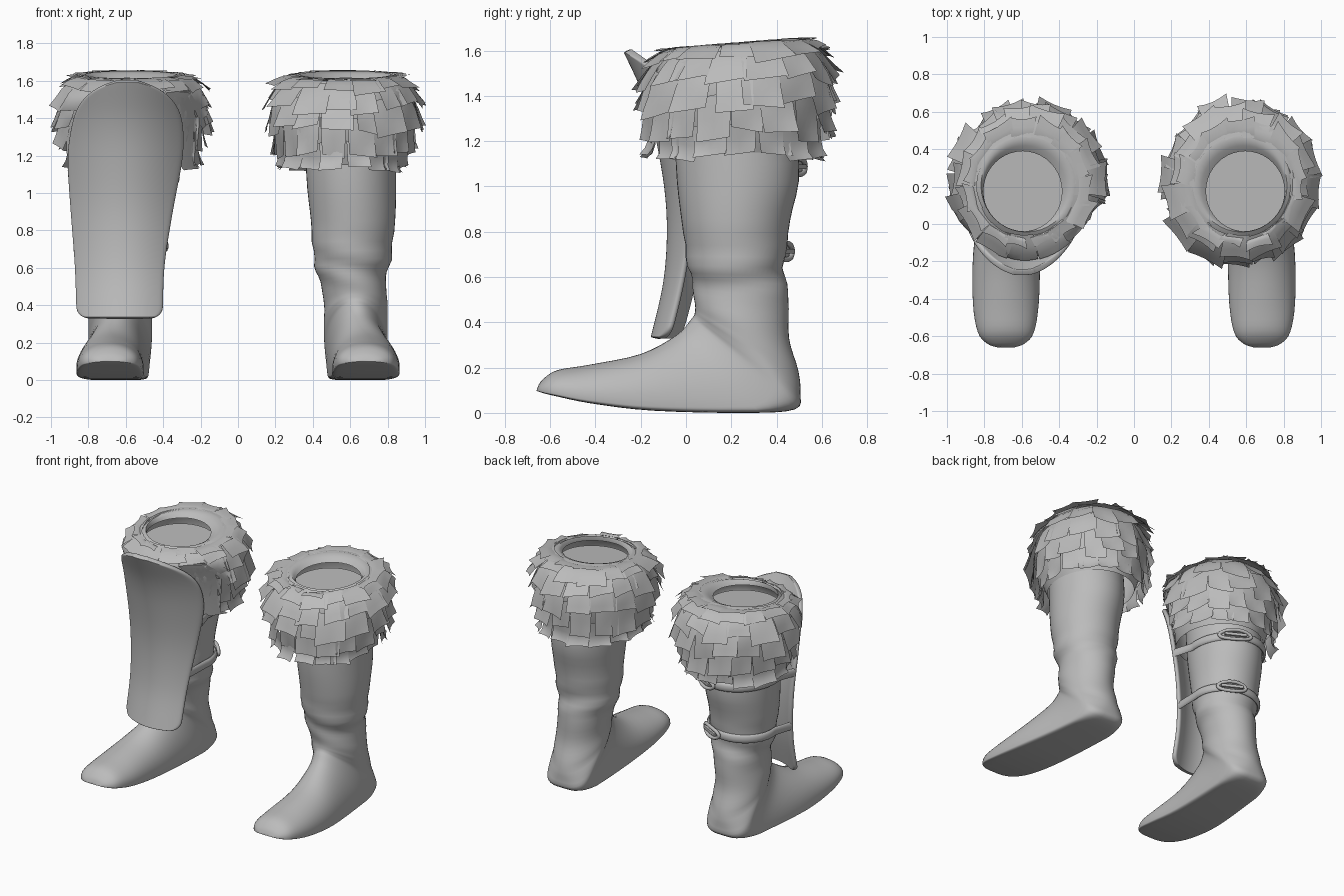
import bpy, bmesh, math, random
from math import sin, cos, pi, tau, radians, degrees
from mathutils import Matrix

random.seed(4)
if "Cube" in bpy.data.objects:
    bpy.data.objects.remove(bpy.data.objects["Cube"])

GREY = (0.5, 0.5, 0.5, 1)
grey = bpy.data.materials.new("plain grey")
grey.use_nodes = True
grey.diffuse_color = GREY
grey.node_tree.nodes["Principled BSDF"].inputs["Base Color"].default_value = GREY


def clamp(value):
    return max(0, min(1, value))


def finish(name, bm, angle, recalc=True):
    """Turn a bmesh into a smooth-shaded grey object."""
    if recalc:
        bmesh.ops.recalc_face_normals(bm, faces=bm.faces)
    mesh = bpy.data.meshes.new(name)
    bm.to_mesh(mesh)
    bm.free()
    mesh.materials.append(grey)
    ob = bpy.data.objects.new(name, mesh)
    bpy.context.collection.objects.link(ob)
    bpy.ops.object.select_all(action='DESELECT')
    ob.select_set(True)
    bpy.context.view_layer.objects.active = ob
    bpy.ops.object.shade_smooth_by_angle(angle=radians(angle))
    return ob


def add_grid(bm, rows, closed=False, flip=False):
    """Skin a list of equally long point rows."""
    verts = [[bm.verts.new(point) for point in row] for row in rows]
    count = len(rows[0])
    for lower, upper in zip(verts, verts[1:]):
        for i in range(count if closed else count - 1):
            j = (i + 1) % count
            quad = (lower[i], lower[j], upper[j], upper[i])
            bm.faces.new(quad[::-1] if flip else quad)
    return verts


def capped_loft(name, rows, angle):
    bm = bmesh.new()
    verts = add_grid(bm, rows, True)
    bm.faces.new(verts[0])
    bm.faces.new(verts[-1])
    finish(name, bm, angle)


def tube(name, points, radius):
    """Closed round tube through the points."""
    curve = bpy.data.curves.new(name, 'CURVE')
    curve.dimensions = '3D'
    curve.bevel_depth, curve.bevel_resolution = radius, 3
    spline = curve.splines.new('NURBS')
    spline.points.add(len(points) - 1)
    for control, point in zip(spline.points, points):
        control.co = (*point, 1)
    spline.use_cyclic_u = True
    spline.order_u = spline.resolution_u = 3
    curve.materials.append(grey)
    bpy.context.collection.objects.link(bpy.data.objects.new(name, curve))


def refine(table, steps):
    """Smooth spline through the table's rows."""
    padded = [table[0], *table, table[-1]]
    result = []
    for before, start, end, after in zip(padded, padded[1:], padded[2:], padded[3:]):
        for step in range(steps):
            t = step / steps
            result.append([b + t * (c - a + t * (2 * a - 5 * b + 4 * c - d
                           + t * (3 * (b - c) + d - a))) / 2
                           for a, b, c, d in zip(before, start, end, after)])
    return result + [table[-1]]


def lookup(table, key):
    """Interpolate a table whose first column falls."""
    for start, end in zip(table, table[1:]):
        if key >= end[0]:
            t = clamp((start[0] - key) / (start[0] - end[0]))
            return [a + (b - a) * t for a, b in zip(start, end)]
    return table[-1]


# Boot sections from toe to top: front y and z, rear y and z, centre x, half width
SECTIONS = refine([
    (-.657, .11, -.66, .098, .685, .045), (-.635, .145, -.64, .09, .685, .1),
    (-.57, .188, -.58, .075, .685, .15), (-.43, .212, -.42, .042, .685, .176),
    (-.2, .26, -.15, .01, .68, .18), (-.04, .345, .25, 0, .65, .168),
    (.02, .41, .48, .015, .635, .165), (.035, .43, .505, .09, .63, .17),
    (.04, .45, .495, .19, .63, .17), (.04, .48, .455, .33, .63, .17),
    (.03, .55, .453, .5, .615, .176), (.01, .65, .435, .64, .61, .205),
    (-.02, .85, .46, .85, .615, .225), (-.045, 1.1, .5, 1.1, .605, .24),
    (-.05, 1.54, .42, 1.56, .595, .24)], 4)


def boot(name, side):
    segments, rows = 48, []
    for front_y, front_z, rear_y, rear_z, centre, width in SECTIONS:
        # upright foot sections get a flat sole, leg sections are round
        slope = degrees(math.atan2(front_z - rear_z, rear_y - front_y))
        flat = clamp((slope - 32) / 14)
        middle, power = .5 - .3 * flat, 1 - .75 * flat
        row = []
        for i in range(segments):
            c, s = cos(tau * i / segments), sin(tau * i / segments)
            if c < 0:
                s = math.copysign(abs(s) ** power, s)
                f = middle * (1 - abs(c) ** power)
            else:
                f = middle + (1 - middle) * c
            y = rear_y + (front_y - rear_y) * f
            z = max(0, rear_z + (front_z - rear_z) * f)
            # soft creases above the ankle
            crease = .01 * sin(z * 38 + 2 * s + c) * clamp(1 - abs(z - .64) * 6)
            row.append((side * (centre + (width + crease) * s), y - crease * c, z))
        rows.append(row)
    capped_loft(name, rows, 50)


# Shin guard, top to bottom: z, outer x, inner x, centre y
GUARD = refine([(1.6, -.89, -.295, -.26), (1.4, -.885, -.295, -.17), (1.2, -.91, -.295, -.115),
                (.9, -.893, -.35, -.07), (.6, -.87, -.395, -.08), (.33, -.862, -.402, -.14)], 4)
TOP, BOTTOM = GUARD[0][0], GUARD[-1][0]


def guard_y(x, z):
    return lookup(GUARD, z)[3] + 1.7 * (x + .6) ** 2


def shin_guard():
    heights = [TOP - .26 * (i / 8) ** 2 for i in range(8)]
    heights += [TOP - .26 - (TOP - BOTTOM - .32) * i / 14 for i in range(15)]
    heights += [BOTTOM + .06 * (1 - sin(pi / 2 * i / 5)) for i in range(1, 6)]
    rows = []
    for z in heights:
        outer, inner = lookup(GUARD, z)[1:3]
        # domed top and rounded lower corners
        dome = clamp((z - TOP + .26) / .26)
        corner = clamp((BOTTOM + .06 - z) / .06)
        half = (inner - outer) / 2 * max(.2, (1 - dome ** 2.2) ** .5)
        half -= .06 * (1 - (1 - corner ** 2) ** .5)
        xs = [(outer + inner) / 2 + half * (i / 7 - 1) for i in range(15)]
        rows.append([(x, guard_y(x, z), z) for x in xs])
    bm = bmesh.new()
    add_grid(bm, rows)
    ob = finish("shin_guard", bm, 180)
    solid = ob.modifiers.new("thickness", 'SOLIDIFY')
    solid.thickness, solid.offset = .034, 0
    sub = ob.modifiers.new("rounded rim", 'SUBSURF')
    sub.levels = sub.render_levels = 2


# Cuff profile in even steps from the opening to the hem: position, radius, height
HOOPS = [(.225, 1.6), (.25, 1.635), (.3, 1.62), (.345, 1.56),
         (.37, 1.46), (.36, 1.35), (.33, 1.24), (.295, 1.15)]
CUFF = [(1 - i / 7, *hoop) for i, hoop in enumerate(HOOPS)]


def cuff_point(side, s, angle, out):
    _, radius, z = lookup(CUFF, clamp(s))
    z += min(s, 0) * .4
    radius += out
    upper, mouth = clamp(s * 1.4), max(0, s * 4 - 3)
    x = side * (.565 + .03 * mouth + radius * cos(angle))
    y = .22 - .045 * mouth + radius * sin(angle) * (1.1 - .08 * upper)
    z += .08 * (y - .2) * upper
    if side < 0 and y < .1:  # tucked in behind the guard
        y = max(y, guard_y(x, z) + .028)
    return x, y, z


def cuff(name, side):
    # lining under the shingles
    bm = bmesh.new()
    add_grid(bm, [[cuff_point(side, 1 - s / 12, tau * i / 40, -.015) for i in range(40)]
                  for s in range(13)], True, flip=side > 0)
    finish(name + "_lining", bm, 60, False)

    # ragged overlapping shingles, row by row from the hem up
    bm = bmesh.new()
    for level in range(6):
        top, count = .2 + .16 * level, 17 - level // 2
        phase = random.random()
        for k in range(count):
            angle = tau * (k + phase + random.uniform(-.15, .15)) / count
            half = pi / count * random.uniform(1, 1.3)
            length = random.uniform(.2, .29)
            lift, base = random.uniform(.015, .065), random.uniform(.002, .012)
            twist = random.uniform(-.025, .025)
            rows = []
            for j in range(5):
                f = j / 4
                row = []
                for i in range(5):
                    # shingles stand off at their lower corners
                    u = i / 2 - 1
                    out = base + f ** 1.5 * (lift + .02 * u * u)
                    row.append(cuff_point(side, top - length * f + twist * u,
                                          angle + half * u * (1 - .1 * f), out))
                rows.append(row)
            add_grid(bm, rows, flip=side > 0)
    finish(name, bm, 60, False)


def strap(name, z, rx, ry, cy, tilt):
    cx = -.61

    def around(t, out=0):
        return cx + (rx + out) * cos(t), cy + (ry + out) * sin(t)

    outer, inner = lookup(GUARD, z)[1:3]
    ends = [(x, guard_y(x, z) + .012) for x in (inner - .01, outer + .01)]
    path = [ends[0], *(around(radians(200 * i / 32 - 10)) for i in range(33)), ends[1]]
    rows = []
    for x, y in path:
        reach = math.hypot(x - cx, y - cy)
        row = []
        for i in range(12):
            # flat oval band section
            grow = 1 + .014 * cos(tau * i / 12) / reach
            row.append((cx + (x - cx) * grow, cy + (y - cy) * grow,
                        z + tilt * (x - cx) + .03 * sin(tau * i / 12)))
        rows.append(row)
    capped_loft(name, rows, 50)

    # oval buckle with a prong, behind and toward the inner side
    turn = radians(62)
    height = z + tilt * rx * cos(turn)
    ring = [(*around(turn + .4 * cos(t), .022), height + .036 * sin(t))
            for t in (tau * i / 20 for i in range(20))]
    tube(name + "_buckle", ring, .012)
    bm = bmesh.new()
    bmesh.ops.create_cube(bm, size=1)
    bmesh.ops.scale(bm, vec=(.016, .15, .02), verts=bm.verts)
    bmesh.ops.rotate(bm, matrix=Matrix.Rotation(turn, 3, 'Z'), verts=bm.verts)
    bmesh.ops.translate(bm, vec=(*around(turn, .02), height), verts=bm.verts)
    finish(name + "_prong", bm, 30)


for label, side in (("left", 1), ("right", -1)):
    boot(label + "_boot", side)
    cuff(label + "_cuff", side)
shin_guard()
strap("lower_strap", .71, .225, .225, .222, .03)
strap("upper_strap", 1.09, .25, .28, .225, -.02)
